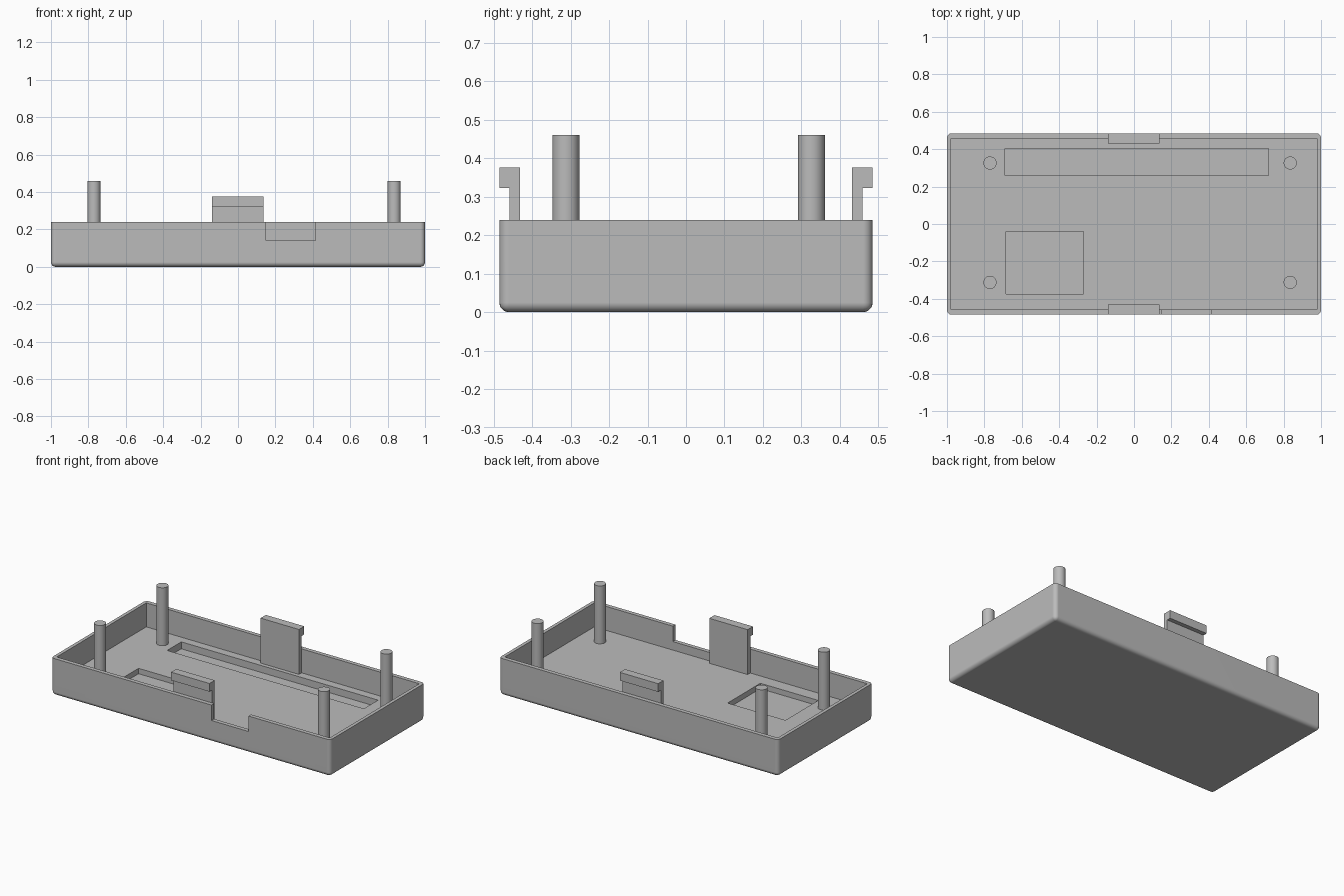
import bpy, bmesh, math
from mathutils import Vector

default = bpy.data.objects.get("Cube")
if default:
    bpy.data.objects.remove(default, do_unlink=True)

# Single plastic colour
grey = bpy.data.materials.new("grey_plastic")
grey.use_nodes = True
colour = (0.5, 0.5, 0.5, 1)
grey.diffuse_color = colour
grey.node_tree.nodes["Principled BSDF"].inputs["Base Color"].default_value = colour

WALL_TOP, FLOOR = 0.24, 0.085
X, Y = 1.0, 0.485
INNER_X, INNER_Y = 0.978, 0.458


def finish(name, bm):
    bmesh.ops.recalc_face_normals(bm, faces=bm.faces)
    mesh = bpy.data.meshes.new(name)
    bm.to_mesh(mesh)
    bm.free()
    mesh.materials.append(grey)
    obj = bpy.data.objects.new(name, mesh)
    bpy.context.collection.objects.link(obj)
    return obj


def select(obj):
    bpy.ops.object.select_all(action='DESELECT')
    obj.select_set(True)
    bpy.context.view_layer.objects.active = obj


def box_mesh(x, y, z):
    bm = bmesh.new()
    bmesh.ops.create_cube(bm, size=1)
    for v in bm.verts:
        v.co = Vector([(lo + hi) / 2 + c * (hi - lo)
                       for c, (lo, hi) in zip(v.co, (x, y, z))])
    return bm


def cut(target, name, x, y, z):
    cutter = finish(name, box_mesh(x, y, z))
    cutter.hide_render = True
    mod = target.modifiers.new(name, 'BOOLEAN')
    mod.operation, mod.solver, mod.object = 'DIFFERENCE', 'EXACT', cutter
    select(target)
    bpy.ops.object.modifier_apply(modifier=mod.name)
    bpy.data.objects.remove(cutter, do_unlink=True)


# Tray: block rounded along the bottom and upright edges, square at the rim
bm = box_mesh((-X, X), (-Y, Y), (0, WALL_TOP))
rounded = [e for e in bm.edges if min(v.co.z for v in e.verts) < 0.01]
bmesh.ops.bevel(bm, geom=rounded, offset=0.025, segments=5, profile=0.5,
                affect='EDGES')
tray = finish("tray", bm)

# Hollow interior, floor pockets and front wall notch
cut(tray, "hollow", (-INNER_X, INNER_X), (-INNER_Y, INNER_Y), (FLOOR, 0.5))
cut(tray, "long_pocket", (-0.69, 0.72), (0.26, 0.405), (0.04, 0.2))
cut(tray, "square_pocket", (-0.685, -0.27), (-0.375, -0.04), (0.05, 0.2))
cut(tray, "notch", (0.15, 0.415), (-0.6, -0.44), (0.14, 0.5))
select(tray)
bpy.ops.object.shade_smooth_by_angle(angle=math.radians(30))
weighted = tray.modifiers.new("weighted_normals", 'WEIGHTED_NORMAL')
weighted.keep_sharp = True

# Four round posts standing on the floor
POST_TOP, SINK = 0.46, 0.01
for side, px in (("right", -0.77), ("left", 0.835)):
    for end, py in (("front", -0.312), ("back", 0.326)):
        bm = bmesh.new()
        bmesh.ops.create_cone(bm, cap_ends=True, segments=32, radius1=0.035,
                              radius2=0.035, depth=POST_TOP - FLOOR + SINK)
        centre = (px, py, (POST_TOP + FLOOR - SINK) / 2)
        bmesh.ops.translate(bm, verts=bm.verts, vec=centre)
        post = finish(f"{end}_{side}_post", bm)
        select(post)
        bpy.ops.object.shade_smooth_by_angle(angle=math.radians(30))

# Snap clips: an upright plate with an outward hook, extruded along x
profile = [(0.431, FLOOR - SINK), (INNER_Y, FLOOR - SINK), (INNER_Y, 0.323),
           (Y, 0.323), (Y, 0.376), (0.431, 0.376)]
for end, sign in (("front", -1), ("back", 1)):
    bm = bmesh.new()
    face = bm.faces.new([bm.verts.new((-0.14, sign * y, z)) for y, z in profile])
    side = bmesh.ops.extrude_face_region(bm, geom=[face])["geom"]
    moved = [g for g in side if isinstance(g, bmesh.types.BMVert)]
    bmesh.ops.translate(bm, verts=moved, vec=(0.275, 0, 0))
    finish(f"{end}_snap_clip", bm)
